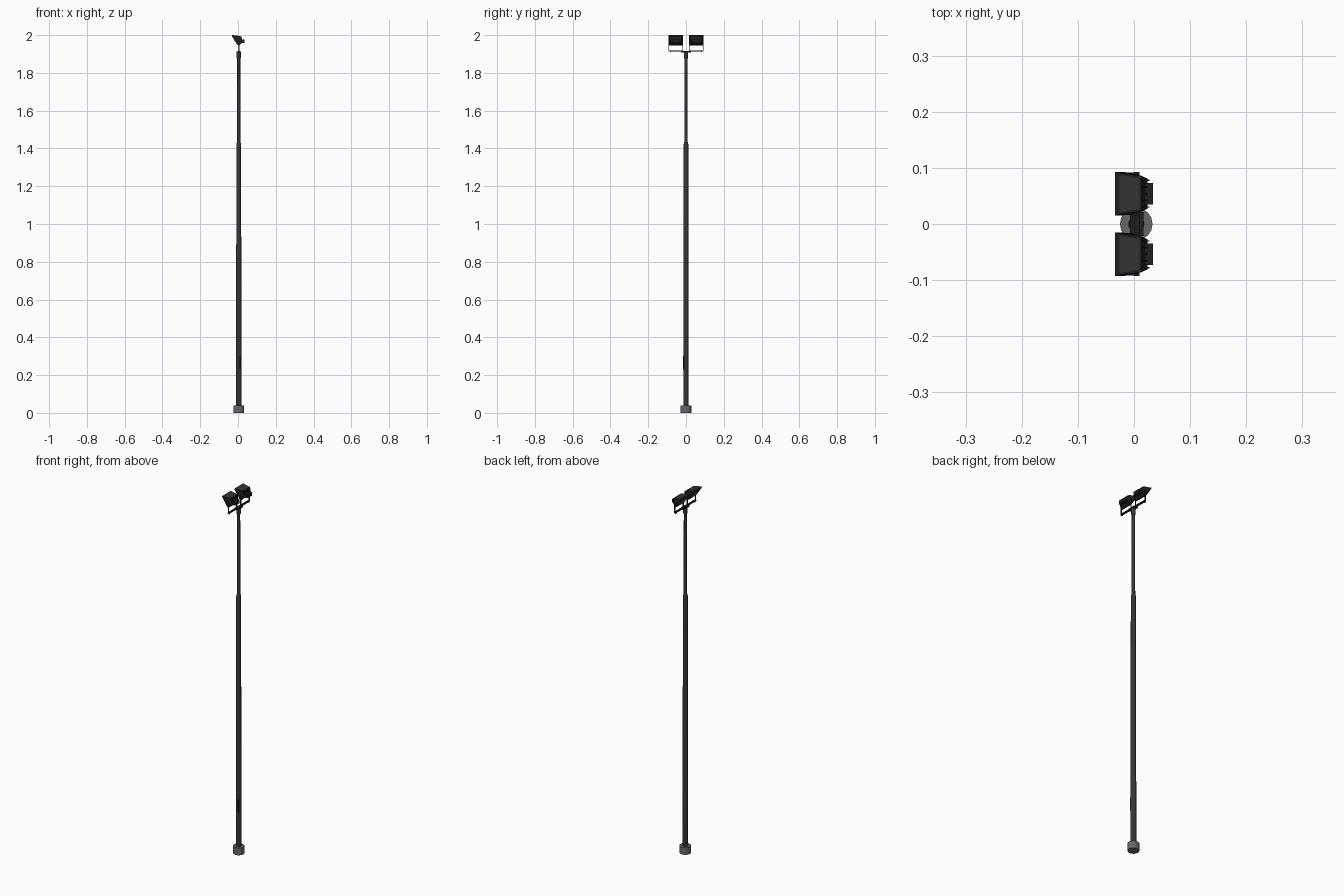
import bpy, bmesh, math
from mathutils import Vector

if "Cube" in bpy.data.objects:
    bpy.data.objects.remove(bpy.data.objects["Cube"])

CX = 0.004  # pole axis


def mat(name, v):
    m = bpy.data.materials.new(name)
    m.diffuse_color = (v, v, v, 1)
    m.use_nodes = True
    m.node_tree.nodes["Principled BSDF"].inputs["Base Color"].default_value = m.diffuse_color
    return m


POLE = mat("pole_grey", 0.036)
CONCRETE = mat("concrete_grey", 0.14)
BLACK = mat("housing_black", 0.014)
PANEL = mat("panel_grey", 0.035)
GLASS = mat("dark_glass", 0.05)


def finish(name, bm, material):
    bmesh.ops.recalc_face_normals(bm, faces=bm.faces)
    me = bpy.data.meshes.new(name)
    bm.to_mesh(me)
    bm.free()
    me.materials.append(material)
    ob = bpy.data.objects.new(name, me)
    bpy.context.collection.objects.link(ob)
    return ob


def lathe(name, profile, sides, material):
    """Closed turned solid from (radius, z) pairs."""
    bm = bmesh.new()
    rings = [[bm.verts.new((CX + r * math.cos(2 * math.pi * i / sides),
                            r * math.sin(2 * math.pi * i / sides), z))
              for i in range(sides)] for r, z in profile]
    for a, b in zip(rings, rings[1:]):
        for i in range(sides):
            j = (i + 1) % sides
            bm.faces.new((a[i], a[j], b[j], b[i]))
    bm.faces.new(rings[0])
    bm.faces.new(rings[-1])
    ob = finish(name, bm, material)
    bpy.context.view_layer.objects.active = ob
    ob.select_set(True)
    bpy.ops.object.shade_smooth_by_angle(angle=math.radians(35))
    ob.select_set(False)


def loft(name, sec_a, sec_b, material):
    """Solid between two matching loops of points."""
    bm = bmesh.new()
    a = [bm.verts.new(p) for p in sec_a]
    b = [bm.verts.new(p) for p in sec_b]
    n = len(a)
    for i in range(n):
        bm.faces.new((a[i], a[(i + 1) % n], b[(i + 1) % n], b[i]))
    bm.faces.new(a)
    bm.faces.new(b)
    return finish(name, bm, material)


def box(name, x0, x1, y0, y1, z0, z1, material):
    loop = [(x0, y0), (x1, y0), (x1, y1), (x0, y1)]
    return loft(name, [(x, y, z0) for x, y in loop], [(x, y, z1) for x, y in loop], material)


def strip(yc, top, bottom, ht, hb):
    """Rectangle across y between two (x, z) points, half widths ht / hb."""
    return [(top[0], yc - ht, top[1]), (top[0], yc + ht, top[1]),
            (bottom[0], yc + hb, bottom[1]), (bottom[0], yc - hb, bottom[1])]


# Footing and stepped pole
lathe("concrete_footing", [(0.029, 0), (0.029, 0.04)], 16, CONCRETE)
lathe("lower_pole", [(0.0145, 0.04), (0.0125, 1.42), (0.009, 1.435)], 16, POLE)
lathe("upper_pole", [(0.0092, 1.43), (0.008, 1.89)], 16, POLE)
lathe("pole_collar", [(0.009, 1.875), (0.0115, 1.88), (0.0115, 1.908), (0.009, 1.912)], 16, POLE)
box("access_door", CX - 0.001, CX + 0.009, -0.0148, -0.011, 0.23, 0.30, BLACK)

# Cross arm
box("mount_plate", CX - 0.011, CX + 0.013, -0.021, 0.021, 1.909, 1.914, BLACK)
box("cross_arm", CX - 0.004, CX + 0.006, -0.09, 0.09, 1.912, 1.917, BLACK)

# Floodlights
for side, yc in (("left", -0.054), ("right", 0.054)):
    ft, fb = (-0.034, 1.999), (0.001, 1.944)      # front face, top and bottom
    mt, mb = (-0.029, 2.0), (0.006, 1.945)        # behind the rim
    bt, bb = (0.013, 1.994), (0.024, 1.963)       # back face
    loft(side + "_lamp_rim", strip(yc, ft, fb, 0.039, 0.037),
         strip(yc, mt, mb, 0.039, 0.037), BLACK)
    loft(side + "_lamp_housing", strip(yc, mt, mb, 0.037, 0.034),
         strip(yc, bt, bb, 0.032, 0.027), BLACK)
    # Glass plate in the rim
    gt, gb = (-0.0315, 1.9935), (-0.002, 1.9475)
    loft(side + "_lamp_glass", strip(yc, gt, gb, 0.034, 0.032),
         strip(yc, (gt[0] - 0.0012, gt[1] - 0.0007), (gb[0] - 0.0012, gb[1] - 0.0007),
               0.034, 0.032), GLASS)
    # Lighter panel on top of the housing
    loft(side + "_top_panel",
         strip(yc, (-0.026, 1.9985), (0.010, 1.9935), 0.034, 0.027),
         strip(yc, (-0.026, 2.0), (0.010, 1.9952), 0.034, 0.027), PANEL)
    # Driver box on the back and cooling fins
    box(side + "_driver_box", 0.016, 0.034, yc - 0.019, yc + 0.019, 1.957, 1.977, BLACK)
    for k in range(5):
        y = yc - 0.024 + k * 0.012
        loft(f"{side}_fin_{k}", strip(y, (0.010, 1.993), (0.021, 1.962), 0.001, 0.001),
             strip(y, (0.017, 1.992), (0.028, 1.964), 0.001, 0.001), BLACK)
    # U-shaped bracket
    box(side + "_bracket_foot", CX - 0.003, CX + 0.005, yc - 0.037, yc + 0.037, 1.915, 1.919, BLACK)
    for s in (-1, 1):
        y = yc + s * 0.0365
        box(f"{side}_bracket_arm_{s}", CX - 0.002, CX + 0.004, y - 0.001, y + 0.001, 1.915, 1.966, BLACK)
        box(f"{side}_bolt_{s}", CX - 0.003, CX + 0.005, yc + s * 0.030 - 0.002,
            yc + s * 0.030 + 0.002, 1.907, 1.916, BLACK)
        box(f"{side}_pivot_{s}", CX - 0.004, CX + 0.006, y - 0.002, y + 0.002, 1.96, 1.97, BLACK)
